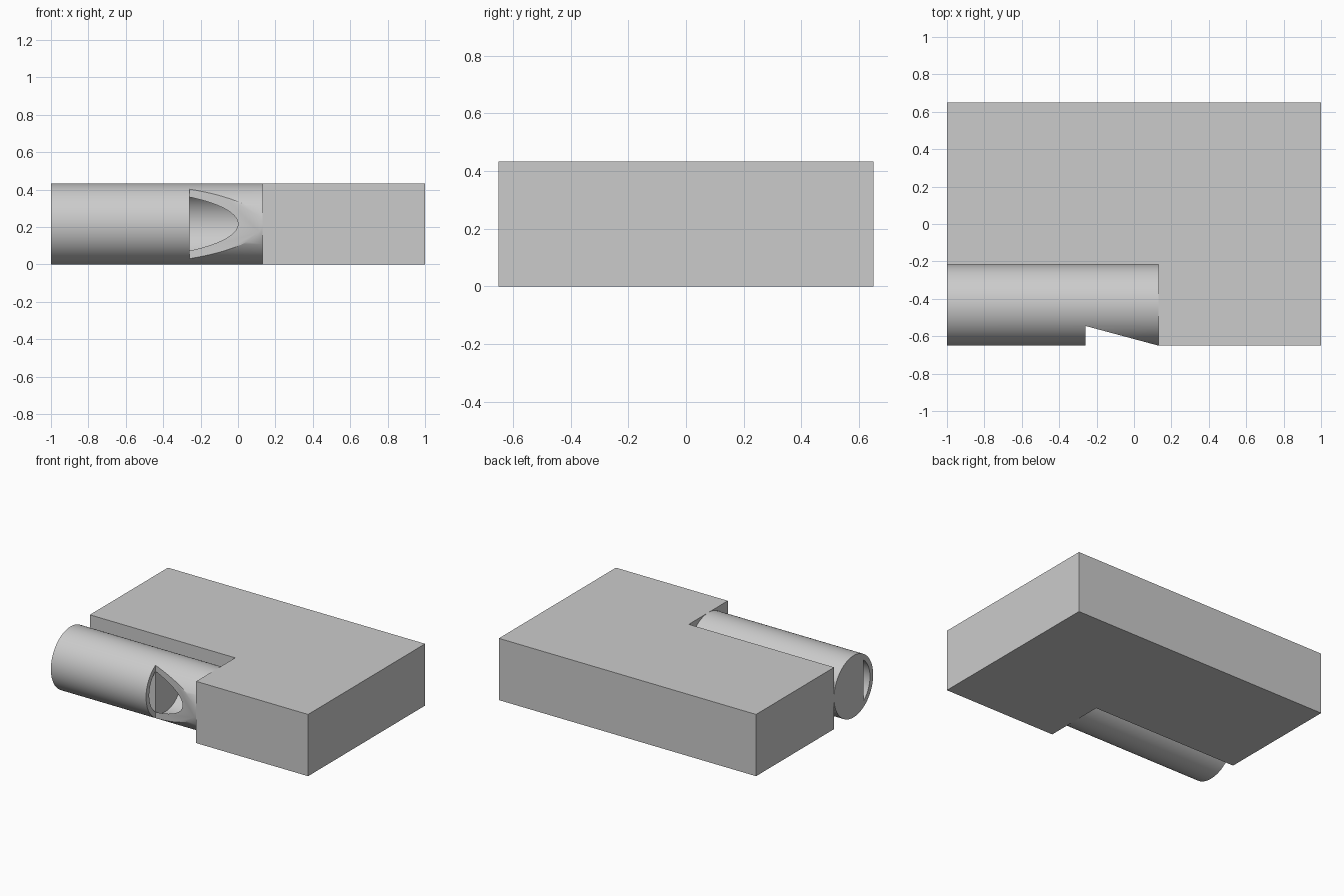
import bpy, bmesh, math
from mathutils import Vector

if "Cube" in bpy.data.objects:
    bpy.data.objects.remove(bpy.data.objects["Cube"])

H = 0.434            # overall height
R, BORE = H / 2, 0.182
CY, CZ = -0.65 + R, R   # pipe axis
X0, XLIP, X1 = -1.0, -0.26, 0.13
YCUT = -0.545        # depth of the mouth and of the air slot

grey = bpy.data.materials.new("grey")
grey.diffuse_color = (0.6, 0.6, 0.6, 1)
grey.use_nodes = True
grey.node_tree.nodes["Principled BSDF"].inputs["Base Color"].default_value = grey.diffuse_color


def prism(name, profile, direction):
    """Extrude a closed planar profile along a direction."""
    bm = bmesh.new()
    face = bm.faces.new([bm.verts.new(p) for p in profile])
    out = bmesh.ops.extrude_face_region(bm, geom=[face], use_keep_orig=True)
    verts = [g for g in out["geom"] if isinstance(g, bmesh.types.BMVert)]
    bmesh.ops.translate(bm, verts=verts, vec=Vector(direction))
    bmesh.ops.recalc_face_normals(bm, faces=bm.faces[:])
    mesh = bpy.data.meshes.new(name)
    bm.to_mesh(mesh)
    bm.free()
    mesh.materials.append(grey)
    ob = bpy.data.objects.new(name, mesh)
    bpy.context.collection.objects.link(ob)
    return ob


def arc(x, r, start, end, n):
    """Points around the pipe axis; angle 0 points to the back."""
    return [(x, CY + r * math.cos(start + (end - start) * i / n),
             CZ + r * math.sin(start + (end - start) * i / n)) for i in range(n + 1)]


def cut(ob, cutter):
    mod = ob.modifiers.new("cut", 'BOOLEAN')
    mod.operation, mod.solver, mod.object = 'DIFFERENCE', 'EXACT', cutter
    bpy.context.view_layer.objects.active = ob
    bpy.ops.object.modifier_apply(modifier=mod.name)
    bpy.data.objects.remove(cutter)


def smooth(ob):
    bpy.ops.object.select_all(action='DESELECT')
    ob.select_set(True)
    bpy.context.view_layer.objects.active = ob
    bpy.ops.object.shade_smooth_by_angle(angle=math.radians(30))


# L-shaped block
prism("body_block", [(-1, -R, 0), (X1, -R, 0), (X1, -0.65, 0),
                     (1, -0.65, 0), (1, 0.65, 0), (-1, 0.65, 0)], (0, 0, H))

# Hollow pipe with a sloped mouth cut in its front
pipe = prism("pipe", arc(X0, R, 0, math.tau, 96)[:-1], (X1 - X0, 0, 0))
cut(pipe, prism("bore_cutter", arc(X0 - 0.1, BORE, 0, math.tau, 96)[:-1],
                (X1 - X0 + 0.2, 0, 0)))
slope = (-0.65 - YCUT) / (X1 - XLIP)
xe = X1 + 0.1
cut(pipe, prism("mouth_cutter", [(XLIP, YCUT, -0.1), (xe, YCUT + slope * (xe - XLIP), -0.1),
                                 (xe, -0.9, -0.1), (XLIP, -0.9, -0.1)], (0, 0, H + 0.2)))
smooth(pipe)

# Plug with a flat front that leaves the air slot open
a = math.acos((YCUT - CY) / BORE)
plug = prism("plug", arc(X0, BORE, -a, a, 64), (XLIP - X0, 0, 0))
smooth(plug)
